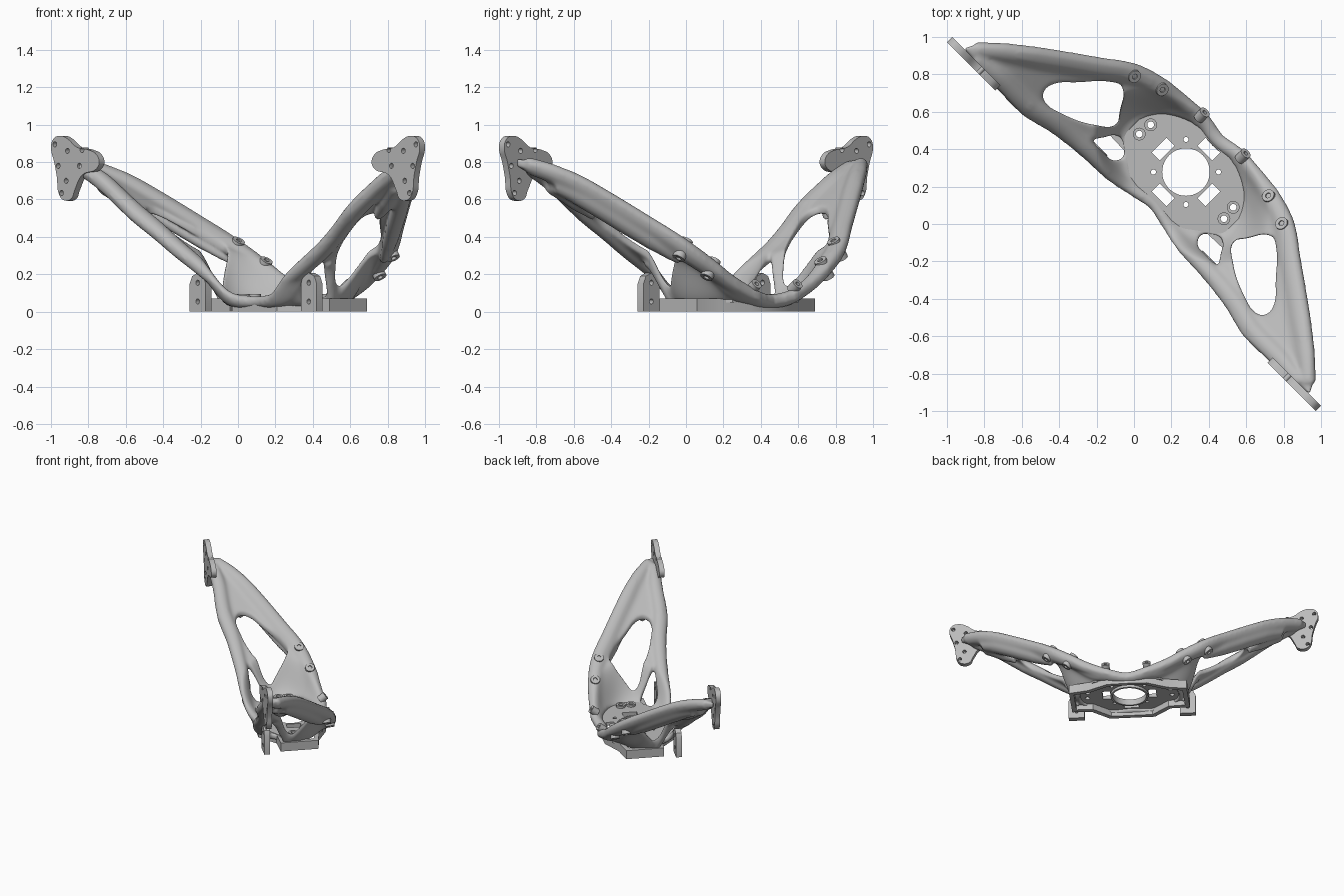
import bpy, math
from mathutils import Matrix, Vector

cube = bpy.data.objects.get("Cube")
if cube:
    bpy.data.objects.remove(cube, do_unlink=True)

metal = bpy.data.materials.new("light_grey_metal")
metal.use_nodes = True
GREY = (0.5, 0.5, 0.5, 1)
metal.diffuse_color = GREY
metal.node_tree.nodes["Principled BSDF"].inputs["Base Color"].default_value = GREY

# Parts are laid out with u along the span and v across it, then turned in plan
TURN = Matrix.Rotation(math.radians(-45), 4, 'Z')
MIRROR = Matrix.Scale(-1, 4, (1, 0, 0))
UPRIGHT = Matrix.Rotation(math.radians(90), 4, 'X')


def evaluated_mesh(ob):
    bpy.context.view_layer.update()
    graph = bpy.context.evaluated_depsgraph_get()
    return bpy.data.meshes.new_from_object(ob.evaluated_get(graph))


def curve_mesh(curve):
    ob = bpy.data.objects.new("helper", curve)
    bpy.context.collection.objects.link(ob)
    mesh = evaluated_mesh(ob)
    bpy.data.objects.remove(ob, do_unlink=True)
    return mesh


def add_spline(curve, points, smooth, closed=True):
    spline = curve.splines.new('BEZIER')
    spline.bezier_points.add(len(points) - 1)
    for bp, p in zip(spline.bezier_points, points):
        bp.co = (p[0], p[1], 0)
        bp.radius = p[2] if len(p) > 2 else 1
        bp.handle_left_type = bp.handle_right_type = 'AUTO' if smooth else 'VECTOR'
    spline.use_cyclic_u = closed
    spline.resolution_u = 6 if smooth else 1


def slab(loops, half, smooth=False):
    """Flat sheet with holes: the first loop is the rim."""
    curve = bpy.data.curves.new("outline", 'CURVE')
    curve.dimensions = '2D'
    curve.fill_mode = 'BOTH'
    curve.extrude = half
    for loop in loops:
        add_spline(curve, loop, smooth and len(loop) < 18)
    return curve_mesh(curve)


def rail(points, drop=0):
    """Round bar; the third value of each point is its radius."""
    curve = bpy.data.curves.new("path", 'CURVE')
    curve.dimensions = '3D'
    curve.bevel_depth = 1
    curve.bevel_resolution = 3
    curve.use_fill_caps = True
    add_spline(curve, points, True, False)
    mesh = curve_mesh(curve)
    mesh.transform(Matrix.Translation((0, 0, -drop)))
    return mesh


def circle(x, y, r, n=28):
    return [(x + r * math.cos(i * math.tau / n), y + r * math.sin(i * math.tau / n))
            for i in range(n)]


def box(x, y, a, b):
    return [(x - a, y - b), (x + a, y - b), (x + a, y + b), (x - a, y + b)]


def flip(points):
    return [(-p[0],) + tuple(p[1:]) for p in reversed(points)]


def both(points):
    """Path continued on the mirrored side; the first point lies on the centre."""
    return flip(points[1:]) + points


def add_part(name, mesh, matrix=Matrix(), angle=35):
    mesh.transform(TURN @ matrix)
    if matrix.determinant() < 0:
        mesh.flip_normals()
    mesh.materials.clear()
    mesh.materials.append(metal)
    ob = bpy.data.objects.new(name, mesh)
    bpy.context.collection.objects.link(ob)
    bpy.ops.object.select_all(action='DESELECT')
    ob.select_set(True)
    bpy.context.view_layer.objects.active = ob
    bpy.ops.object.shade_smooth_by_angle(angle=math.radians(angle))


def add_pair(name, mesh, matrix):
    twin = mesh.copy()
    add_part("left_" + name, mesh, matrix)
    add_part("right_" + name, twin, MIRROR @ matrix)


# Organic frame: webbed sheet with windows, thickened by rails
outer_edge = [(0, .67), (.14, .695), (.27, .685), (.42, .67), (.6, .605), (.76, .48),
              (1.02, .305), (1.17, .185), (1.28, .07), (1.31, .02)]
inner_edge = [(0, .127), (.1, .105), (.27, .07), (.48, .06), (.67, .035), (.83, -.01), (1.06, 0)]
half_rim = inner_edge + outer_edge[::-1]
rim = half_rim + flip(half_rim[1:-1])
opening = [(0, .165), (.16, .17), (.29, .25), (.355, .31), (.355, .45), (.23, .575), (0, .61)]
main_window = [(.84, .155), (.84, .21), (.75, .32), (.61, .46), (.57, .475), (.48, .37),
               (.445, .305), (.516, .232), (.70, .142), (.80, .125)]
small_window = [(.47, .14), (.44, .215), (.39, .275), (.33, .25), (.295, .21), (.33, .155)]
loops = [rim, opening + flip(opening[1:-1])]
for window in (main_window, small_window):
    loops += [window, flip(window)]

outer_rail = [(0, .63, .04), (.14, .65, .043), (.27, .635, .05), (.41, .615, .056),
              (.56, .565, .062), (.72, .455, .062), (.98, .27, .062), (1.13, .16, .056),
              (1.26, .055, .045)]
inner_rail = [(0, .15, .032), (.1, .135, .036), (.276, .11, .046), (.48, .105, .052),
              (.67, .085, .056), (.83, .05, .058), (1.06, .045, .056), (1.22, .03, .045)]
pieces = [slab(loops, .023, True), rail(both(outer_rail)), rail(both(inner_rail))]

# Struts between the windows, and keels that deepen the arms from below
strut = [(.40, .31, .026), (.44, .265, .021), (.5, .185, .026)]
outer_keel = [(.58, .53, .03), (.72, .435, .048), (.85, .345, .052), (1.0, .24, .05), (1.13, .14, .04)]
tip_keel = [(.88, .185, .035), (1.0, .14, .055), (1.13, .08, .045)]
for path, drop in ((strut, 0), (strut, .035), (outer_keel, .055), (tip_keel, .045)):
    pieces += [rail(path, drop), rail(flip(path), drop)]

HEIGHT = [(0, .055), (.14, .08), (.27, .17), (.4, .25), (.56, .345), (.735, .47),
          (.905, .59), (1.06, .695), (1.2, .765), (1.4, .83)]
TILT = [(0, 0), (.14, 0), (.3, -.06), (.5, -.05), (.7, -.04), (1.4, -.03)]


def sample(table, u):
    for (a, fa), (b, fb) in zip(table, table[1:]):
        if u <= b:
            return fa + (fb - fa) * (u - a) / (b - a)
    return table[-1][1]


def lift(u, v):
    """Height of the frame: rising arms around a flat central dish."""
    u = abs(u)
    steps = [abs(u + d * .025) for d in range(-2, 3)]
    z = sum(sample(HEIGHT, s) + sample(TILT, s) * v for s in steps) / len(steps)
    r = math.hypot(u / .46, (v - .36) / .27)
    w = min(1, max(0, (1.25 - r) / .45))
    w = w * w * (3 - 2 * w)
    return z * (1 - w) + .053 * w


raw = []
for mesh in pieces:
    ob = bpy.data.objects.new("helper", mesh)
    bpy.context.collection.objects.link(ob)
    raw.append(ob)
bpy.ops.object.select_all(action='DESELECT')
for ob in raw:
    ob.select_set(True)
bpy.context.view_layer.objects.active = raw[0]
bpy.ops.object.join()
blend = bpy.context.view_layer.objects.active
remesh = blend.modifiers.new("blend", 'REMESH')
remesh.mode = 'VOXEL'
remesh.voxel_size = .011
soften = blend.modifiers.new("soften", 'SMOOTH')
soften.factor = .5
soften.iterations = 12
frame = evaluated_mesh(blend)
bpy.data.objects.remove(blend, do_unlink=True)
for vert in frame.vertices:
    vert.co.z = max(.004, vert.co.z + lift(vert.co.x, vert.co.y))
add_part("frame", frame, angle=80)

# Central deck with bore, slots and bolt holes
BORE = .393
deck_half = [(0, .135), (.17, .145), (.3, .24), (.375, .3), (.375, .46), (.25, .6), (0, .635)]
holes = [circle(0, BORE, .127, 48), box(0, BORE + .173, .055, .03), box(0, BORE - .173, .055, .03),
         box(.173, BORE, .03, .055), box(-.173, BORE, .03, .055)]
for s in (-1, 1):
    holes += [circle(s * .123, BORE + t * .123, .014, 12) for t in (-1, 1)]
    holes += [circle(s * x, y, .018, 16) for x, y in ((.312, .438), (.32, .36))]
deck = slab([deck_half + flip(deck_half[1:-1])] + holes, .014)
add_part("deck", deck, Matrix.Translation((0, 0, .063)))
add_part("bore_collar", slab([circle(0, BORE, .142, 48), circle(0, BORE, .127, 48)], .024),
         Matrix.Translation((0, 0, .053)))

# Hollow base tray under the deck
tray_out = [(0, .125), (.17, .125), (.3, .24), (.445, .245), (.445, .53), (.3, .56),
            (.15, .64), (0, .645)]
tray_in = [(0, .16), (.155, .16), (.285, .275), (.41, .28), (.41, .5), (.285, .53),
           (.14, .61), (0, .615)]
tray = slab([p + flip(p[1:-1]) for p in (tray_out, tray_in)], .035)
add_part("base_tray", tray, Matrix.Translation((0, 0, .035)))

# Upright mounting plates at the arm tips
plate_rim = [(1.03, .80), (1.05, .84), (1.11, .865), (1.20, .88), (1.27, .925), (1.32, .94),
             (1.375, .925), (1.394, .88), (1.37, .80), (1.35, .72), (1.335, .63), (1.30, .597),
             (1.24, .605), (1.215, .65), (1.16, .73), (1.05, .765)]
bolts = [(1.365, .895), (1.27, .86), (1.16, .865), (1.34, .78), (1.18, .78), (1.28, .70), (1.315, .635)]
plate = slab([plate_rim] + [circle(x, y, .014, 14) for x, y in bolts], .02, True)
add_pair("end_plate", plate, UPRIGHT)

# Feet tabs below the arms
tab_rim = [(.36, 0), (.48, 0), (.48, .15), (.462, .19), (.42, .208), (.378, .19), (.36, .15)]
tab = slab([tab_rim, circle(.42, .055, .014, 14), circle(.42, .155, .014, 14)], .022)
add_pair("foot_tab", tab, Matrix.Translation((0, .137, 0)) @ UPRIGHT)


# Ring bosses given by their two end points
def boss(name, start, end, r=.035, hole=.015):
    a, b = Vector(start), Vector(end)
    turn = Vector((0, 0, 1)).rotation_difference(b - a).to_matrix().to_4x4()
    ring = slab([circle(0, 0, r, 24), circle(0, 0, hole, 24)], (b - a).length / 2)
    add_pair(name, ring, Matrix.Translation((a + b) / 2) @ turn)


boss("upper_rail_boss", (.553, .56, .382), (.618, .56, .285))
boss("lower_rail_boss", (.398, .615, .276), (.462, .615, .183))
boss("rear_boss", (.155, .645, .115), (.155, .69, .15), .03, .012)
boss("deck_boss_outer", (.32, .36, .055), (.32, .36, .095), .034, .018)
boss("deck_boss_rear", (.312, .438, .055), (.312, .438, .095), .034, .018)
